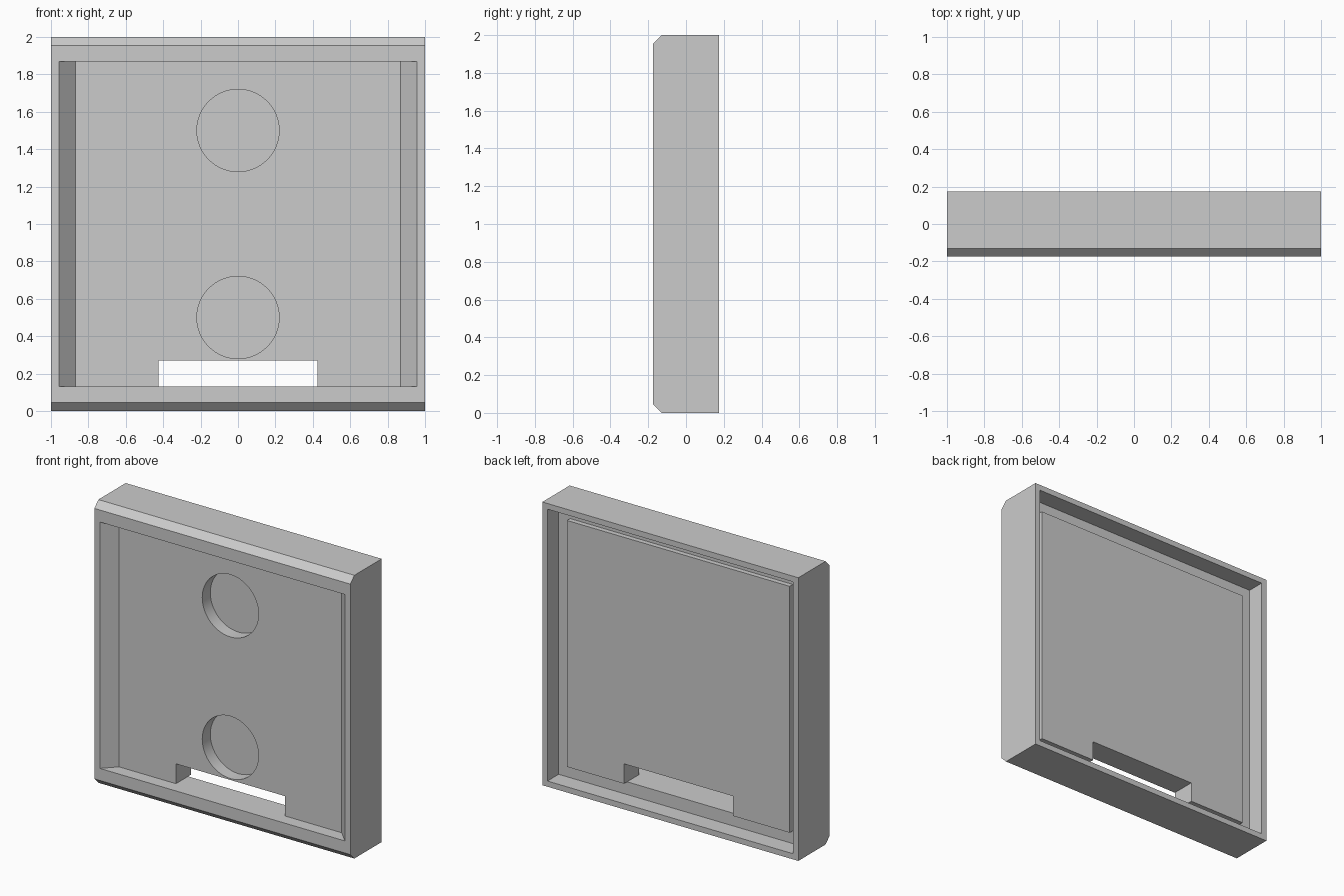
import bpy, bmesh, math
from mathutils import Vector

cube = bpy.data.objects.get("Cube")
if cube:
    bpy.data.objects.remove(cube, do_unlink=True)

grey = bpy.data.materials.new("plain grey")
grey.use_nodes = True
colour = (0.6, 0.6, 0.6, 1)
grey.diffuse_color = colour
grey.node_tree.nodes["Principled BSDF"].inputs["Base Color"].default_value = colour


def prism(name, points, offset):
    """Extrude a closed polygon along an offset vector."""
    bm = bmesh.new()
    face = bm.faces.new([bm.verts.new(p) for p in points])
    ext = bmesh.ops.extrude_face_region(bm, geom=[face])
    moved = [v for v in ext["geom"] if isinstance(v, bmesh.types.BMVert)]
    bmesh.ops.translate(bm, verts=moved, vec=Vector(offset))
    bmesh.ops.recalc_face_normals(bm, faces=bm.faces)
    mesh = bpy.data.meshes.new(name)
    bm.to_mesh(mesh)
    bm.free()
    mesh.materials.append(grey)
    obj = bpy.data.objects.new(name, mesh)
    bpy.context.collection.objects.link(obj)
    return obj


def box(name, half_x, y0, y1, z0, z1):
    outline = [(-half_x, y0, z0), (half_x, y0, z0), (half_x, y0, z1), (-half_x, y0, z1)]
    return prism(name, outline, (0, y1 - y0, 0))


def combine(target, tool, operation):
    """Apply a boolean and discard the tool."""
    mod = target.modifiers.new(tool.name, "BOOLEAN")
    mod.operation, mod.solver, mod.object = operation, "EXACT", tool
    bpy.context.view_layer.objects.active = target
    bpy.ops.object.modifier_apply(modifier=mod.name)
    bpy.data.objects.remove(tool, do_unlink=True)


DEPTH = 0.175     # half thickness of the frame
PLATE = 0.085     # half thickness of the central plate
LOW, HIGH = 0.13, 1.87
CH = 0.045        # chamfer on the front top and bottom edges

# Frame: chamfered side profile swept across the width
profile = [(-DEPTH + CH, 0), (DEPTH, 0), (DEPTH, 2), (-DEPTH + CH, 2),
           (-DEPTH, 2 - CH), (-DEPTH, CH)]
frame = prism("wall_plate_frame", [(-1, y, z) for y, z in profile], (2, 0, 0))

# Back recess with the raised central panel
combine(frame, box("back_recess", 0.96, 0.05, 0.3, 0.04, 1.96), "DIFFERENCE")
combine(frame, box("back_panel", 0.87, 0.02, PLATE, LOW, HIGH), "UNION")

# Front recess with side walls that slope inwards
slope = [(-1.045, -0.265), (1.045, -0.265), (0.87, -PLATE), (-0.87, -PLATE)]
combine(frame, prism("front_recess", [(x, y, LOW) for x, y in slope],
                     (0, 0, HIGH - LOW)), "DIFFERENCE")

# Two round blind pockets in the plate
for z in (0.5, 1.5):
    ring = [(0.22 * math.cos(a), -0.13, z + 0.22 * math.sin(a))
            for a in (math.tau * i / 64 for i in range(64))]
    combine(frame, prism("round_pocket", ring, (0, 0.135, 0)), "DIFFERENCE")

# Cable slot through the bottom of the plate
combine(frame, box("cable_slot", 0.425, -0.13, 0.25, LOW, 0.27), "DIFFERENCE")

bpy.ops.object.select_all(action="DESELECT")
frame.select_set(True)
bpy.context.view_layer.objects.active = frame
bpy.ops.object.shade_smooth_by_angle(angle=math.radians(30))
